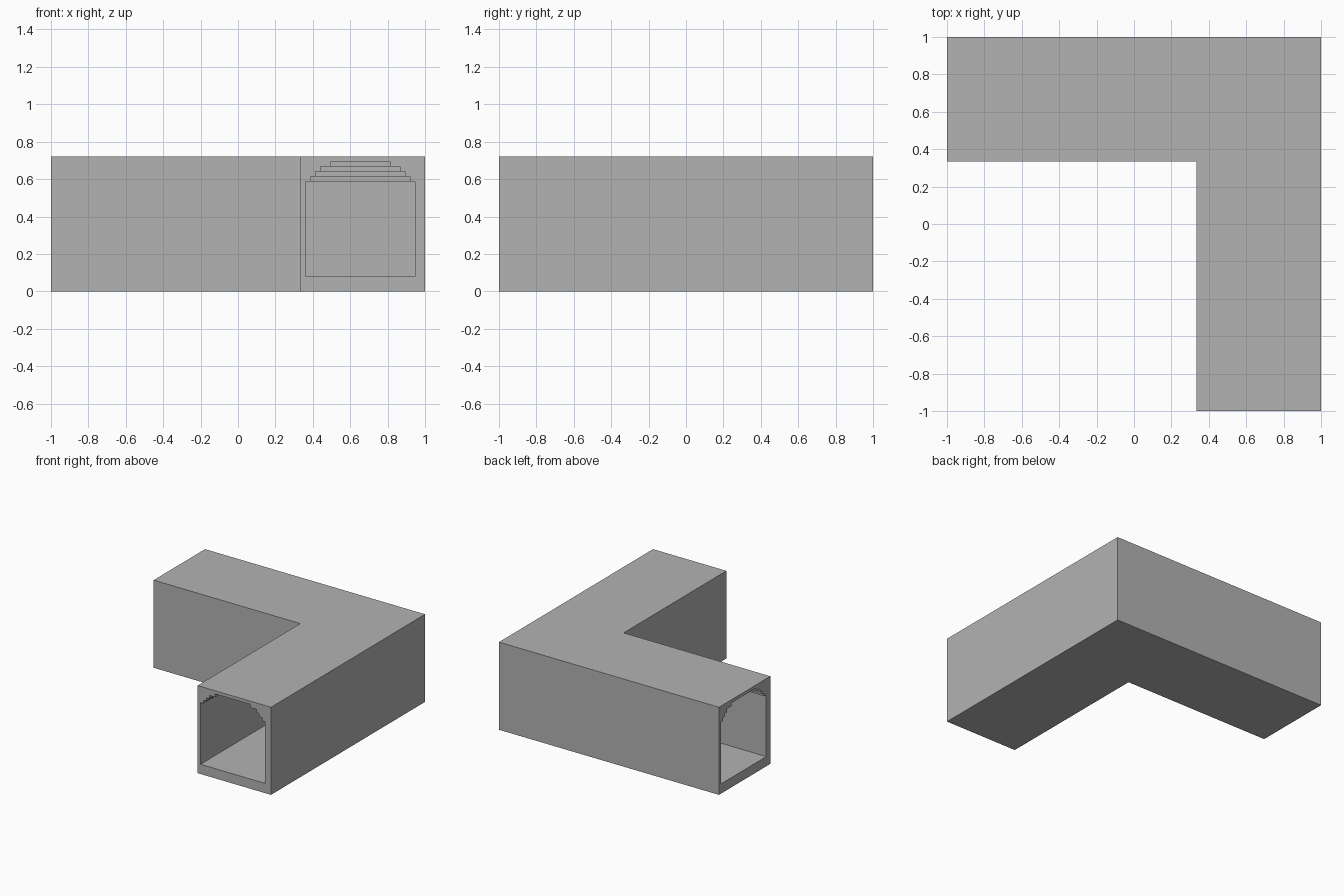
import bpy
import bmesh

if "Cube" in bpy.data.objects:
    bpy.data.objects.remove(bpy.data.objects["Cube"], do_unlink=True)

U = 2 / 75          # module: the footprint is 75 units square
INNER = 1 / 3       # inside edge of both arms


def sweep(name, profile, shift, end):
    """Sweep an (across, height) profile, in modules, round a mitred right-angle bend."""
    bm = bmesh.new()
    rings = [[], [], []]
    for t, h in profile:
        x = INNER + t * U
        y = INNER + (t + shift) * U
        for ring, (px, py) in zip(rings, ((x, -end), (x, y), (-end, y))):
            ring.append(bm.verts.new((px, py, h * U)))
    n = len(profile)
    for a, b in zip(rings, rings[1:]):
        for i in range(n):
            j = (i + 1) % n
            bm.faces.new((a[i], a[j], b[j], b[i]))
    bm.faces.new(rings[0])
    bm.faces.new(rings[2])
    bmesh.ops.recalc_face_normals(bm, faces=bm.faces)
    mesh = bpy.data.meshes.new(name)
    bm.to_mesh(mesh)
    bm.free()
    obj = bpy.data.objects.new(name, mesh)
    bpy.context.collection.objects.link(obj)
    return obj


# Plain grey material
stone = bpy.data.materials.new("grey stone")
stone.use_nodes = True
grey = (0.45, 0.45, 0.45, 1)
stone.diffuse_color = grey
stone.node_tree.nodes["Principled BSDF"].inputs["Base Color"].default_value = grey

# Outer L-shaped block
corridor = sweep("corner_corridor", [(0, 0), (25, 0), (25, 27), (0, 27)], 0, 1)
corridor.data.materials.append(stone)

# Passage with a stepped vault, set slightly off centre in the walls
left, right = [], []
for inset, low, high in ((0, 3, 22), (1, 22, 23), (2, 23, 24), (3, 24, 25), (5, 25, 26)):
    left += [(1 + inset, low), (1 + inset, high)]
    right += [(23 - inset, low), (23 - inset, high)]
passage = sweep("passage_cutter", right + left[::-1], 1, 1.1)
passage.data.materials.append(stone)
passage.hide_render = True

# Hollow out the block
cut = corridor.modifiers.new("passage", "BOOLEAN")
cut.operation = "DIFFERENCE"
cut.solver = "EXACT"
cut.object = passage
bpy.context.view_layer.objects.active = corridor
bpy.ops.object.modifier_apply(modifier=cut.name)
bpy.data.objects.remove(passage, do_unlink=True)
